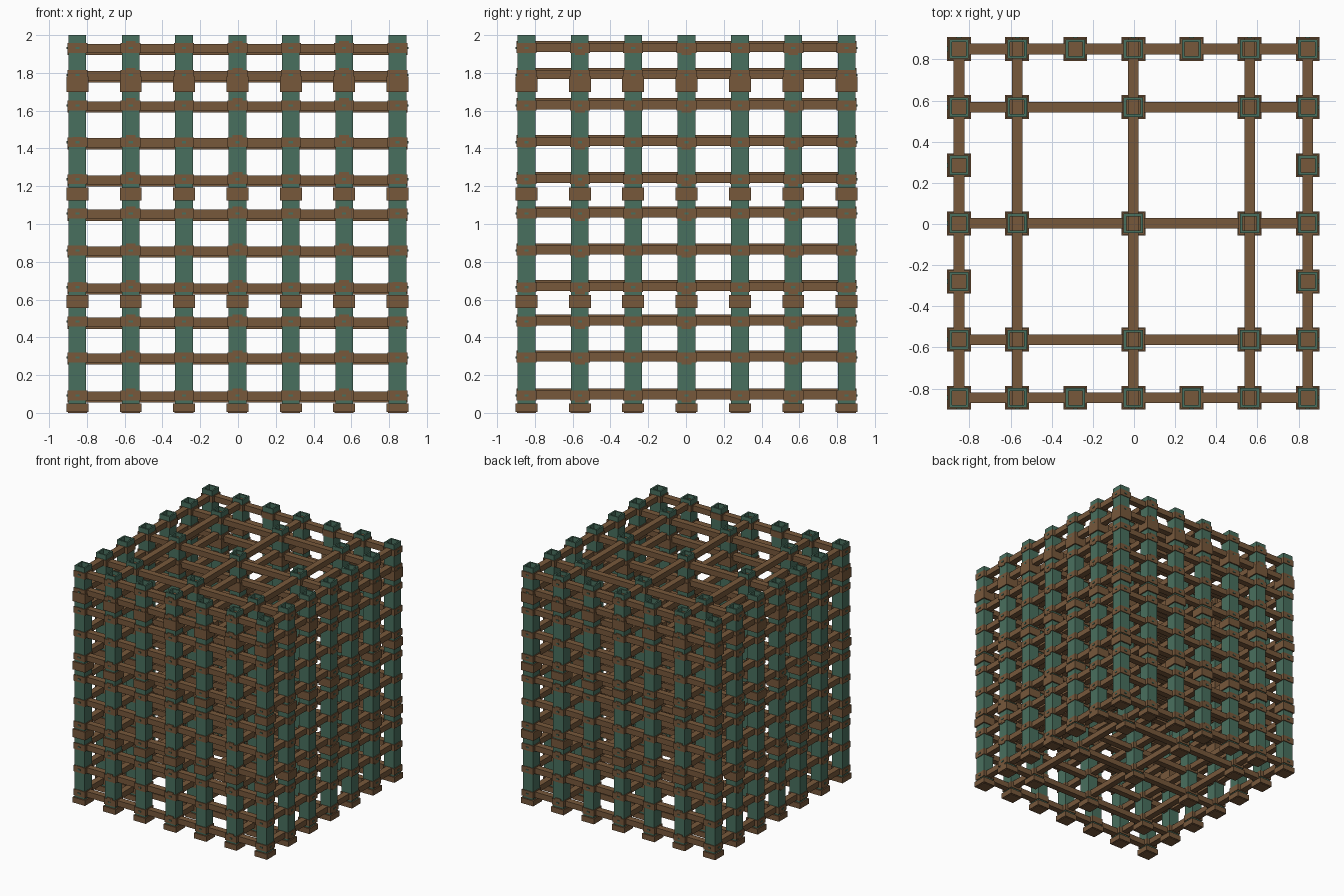
import bpy, bmesh
from mathutils import Matrix, Vector

if "Cube" in bpy.data.objects:
    bpy.data.objects.remove(bpy.data.objects["Cube"])

OX, OY, STEP = -0.003, 0.003, 0.2825
LEVELS = [0.092, 0.293, 0.483, 0.665, 0.860, 1.055, 1.237, 1.433, 1.628, 1.788, 1.932]
BLOCKS = [(0.005, 0.05), (0.555, 0.625), (1.125, 1.192), (1.70, 1.782)]
RAIL_ROWS = (-3, -2, 0, 2, 3)


def material(name, color):
    m = bpy.data.materials.new(name)
    m.diffuse_color = (*color, 1)
    m.use_nodes = True
    m.node_tree.nodes["Principled BSDF"].inputs["Base Color"].default_value = m.diffuse_color
    return m


brown = material("brown wood", (0.185, 0.098, 0.044))
green = material("green paint", (0.066, 0.160, 0.112))


def box(bm, center, size):
    bmesh.ops.create_cube(bm, size=1, matrix=Matrix.Translation(center) @ Matrix.Diagonal((*size, 1)))


def finish(bm, name, mat):
    me = bpy.data.meshes.new(name)
    bm.to_mesh(me)
    bm.free()
    me.materials.append(mat)
    bpy.context.collection.objects.link(bpy.data.objects.new(name, me))


def at(i, j, z):
    return Vector((OX + i * STEP, OY + j * STEP, z))


# Grid cells holding a post: whole outer ring plus a 3 x 3 inner set
cells = [(i, j) for i in range(-3, 4) for j in range(-3, 4)
         if max(abs(i), abs(j)) == 3 or (i in (-2, 0, 2) and j in (-2, 0, 2))]

# Hollow square posts, open at the top
bm = bmesh.new()
for i, j in cells:
    rings = []
    for half, z in ((0.047, 0.0), (0.047, 2.0), (0.034, 2.0), (0.034, 1.9)):
        rings.append([bm.verts.new(at(i, j, z) + Vector((sx * half, sy * half, 0)))
                      for sx, sy in ((-1, -1), (1, -1), (1, 1), (-1, 1))])
    for a, b in zip(rings, rings[1:]):
        for k in range(4):
            bm.faces.new((a[k], a[(k + 1) % 4], b[(k + 1) % 4], b[k]))
finish(bm, "posts", green)

# Feet and joint blocks around the posts
bm = bmesh.new()
for i, j in cells:
    for lo, hi in BLOCKS:
        box(bm, at(i, j, (lo + hi) / 2), (0.116, 0.116, hi - lo))
    box(bm, at(i, j, 0.025), (0.1, 0.1, 0.05))
finish(bm, "feet_and_joint_blocks", brown)

# Collars where the rails meet the posts
bm = bmesh.new()
for i, j in cells:
    for z in LEVELS:
        box(bm, at(i, j, z), (0.106, 0.106, 0.052))
finish(bm, "rail_collars", brown)

# Rails in both directions, inner rows set slightly lower or higher
bm = bmesh.new()
for z in LEVELS:
    for r in RAIL_ROWS:
        inner = abs(r) < 3
        box(bm, at(0, r, z - (0.014 if inner else 0.003)), (1.80, 0.052, 0.048))
        box(bm, at(r, 0, z + (0.014 if inner else 0.003)), (0.052, 1.80, 0.048))
finish(bm, "rails", brown)

# Small pins on the outward faces of the outer collars
bm = bmesh.new()
for z in LEVELS:
    for k in range(-3, 4):
        for s in (-1, 1):
            box(bm, at(k, 3 * s, z) + Vector((0, s * 0.054, 0)), (0.022, 0.007, 0.011))
            box(bm, at(3 * s, k, z) + Vector((s * 0.054, 0, 0)), (0.007, 0.022, 0.011))
finish(bm, "collar_pins", green)
